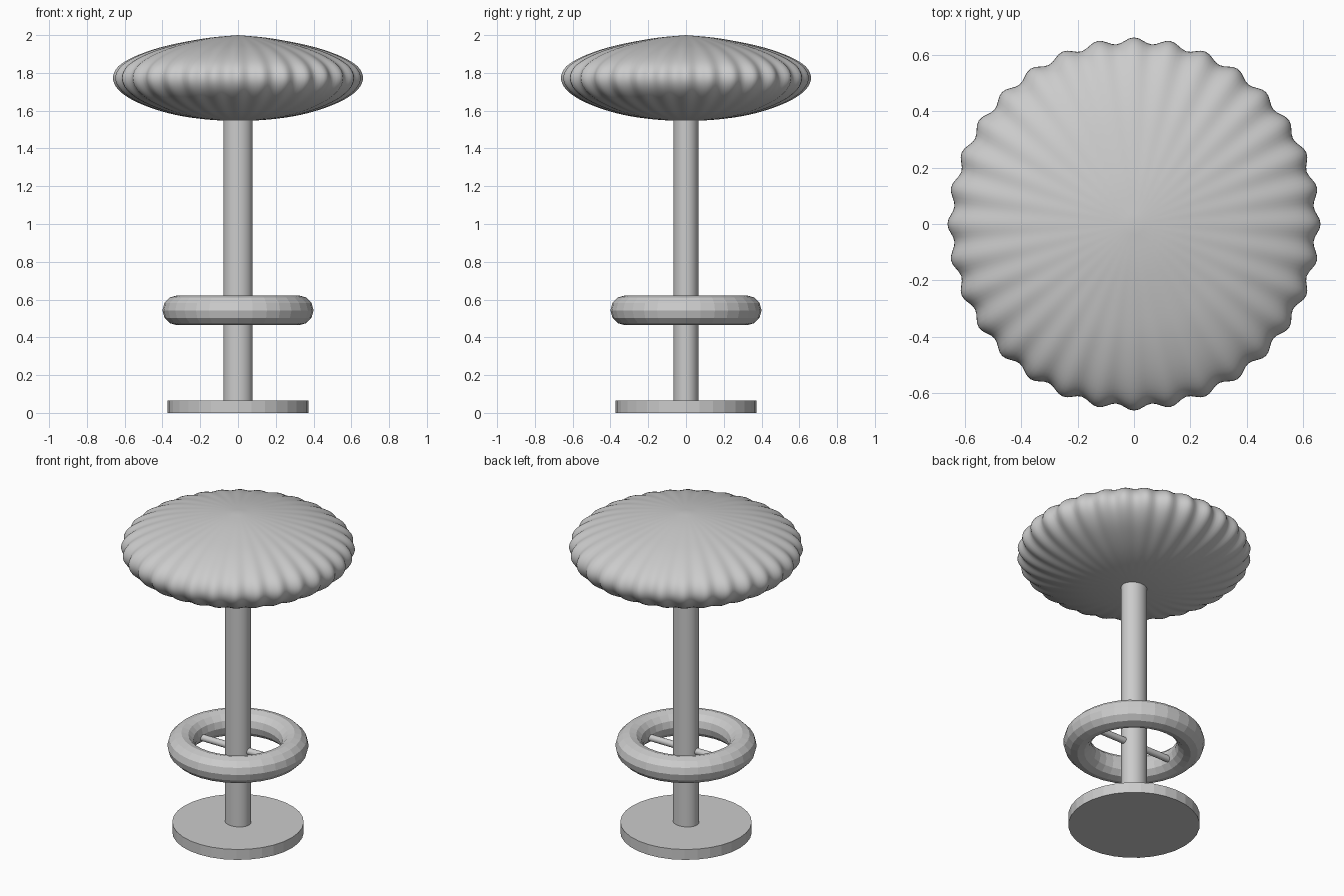
import bpy, bmesh
from math import cos, pi, sin
from mathutils import Vector

if "Cube" in bpy.data.objects:
    bpy.data.objects.remove(bpy.data.objects["Cube"])


def finish(name, smooth=False):
    obj = bpy.context.object
    obj.name = name
    if smooth:
        bpy.ops.object.shade_smooth_by_angle(angle=0.7)
    return obj


def cylinder(name, radius, z0, z1, sides=32, smooth=False):
    bpy.ops.mesh.primitive_cylinder_add(vertices=sides, radius=radius, depth=z1 - z0,
                                        location=(0, 0, (z0 + z1) / 2))
    return finish(name, smooth)


def smooth_profile(points, steps):
    """Catmull-Rom curve through the given profile points."""
    pts = [Vector(p) for p in points]
    pts = [2 * pts[0] - pts[1]] + pts + [2 * pts[-1] - pts[-2]]
    out = []
    for a, b, c, d in zip(pts, pts[1:], pts[2:], pts[3:]):
        for i in range(steps):
            t = i / steps
            out.append(0.5 * (2 * b + (c - a) * t + (2 * a - 5 * b + 4 * c - d) * t * t
                              + (3 * b - a - 3 * c + d) * t ** 3))
    return out + [pts[-2]]


# Pleated cushion: a rounded profile spun with a ripple that fades to the middle
def seat(lobes=32, per_lobe=8, ripple=0.011, radius=0.651):
    profile = smooth_profile([(0, 2.0), (0.15, 1.986), (0.3, 1.96), (0.43, 1.928),
                              (0.55, 1.882), (0.625, 1.832), (radius, 1.773),
                              (0.625, 1.713), (0.55, 1.656), (0.43, 1.606),
                              (0.3, 1.572), (0.15, 1.552), (0, 1.545)], 4)
    n = lobes * per_lobe
    bm = bmesh.new()
    top = bm.verts.new((0, 0, profile[0].y))
    bottom = bm.verts.new((0, 0, profile[-1].y))
    rings = []
    for r, z in profile[1:-1]:
        ring = []
        for i in range(n):
            a = 2 * pi * i / n
            rr = r + ripple * (r / radius) ** 2 * cos(lobes * a)
            ring.append(bm.verts.new((rr * cos(a), rr * sin(a), z)))
        rings.append(ring)
    for i in range(n):
        j = (i + 1) % n
        bm.faces.new((top, rings[0][i], rings[0][j]))
        bm.faces.new((bottom, rings[-1][j], rings[-1][i]))
        for u, v in zip(rings, rings[1:]):
            bm.faces.new((u[i], v[i], v[j], u[j]))
    bmesh.ops.recalc_face_normals(bm, faces=bm.faces)
    mesh = bpy.data.meshes.new("seat")
    bm.to_mesh(mesh)
    bm.free()
    obj = bpy.data.objects.new("seat", mesh)
    bpy.context.collection.objects.link(obj)
    bpy.context.view_layer.objects.active = obj
    obj.select_set(True)
    finish("seat", True)


# Round floor plate
cylinder("base", 0.372, 0, 0.065)

# Slightly oval column
column = cylinder("column", 1, 0.06, 1.6, smooth=True)
column.scale = (0.077, 0.067, 1)

# Foot ring
bpy.ops.mesh.primitive_torus_add(major_segments=32, minor_segments=12, major_radius=0.321,
                                 minor_radius=0.079, location=(0, 0, 0.543))
finish("foot_ring")

# Bar joining the ring to the column
bar = cylinder("ring_bar", 0.02, -0.255, 0.255, 16, True)
bar.rotation_euler = (0, pi / 2, 0)
bar.location = (0, 0, 0.525)

bpy.ops.object.select_all(action='DESELECT')
seat()
